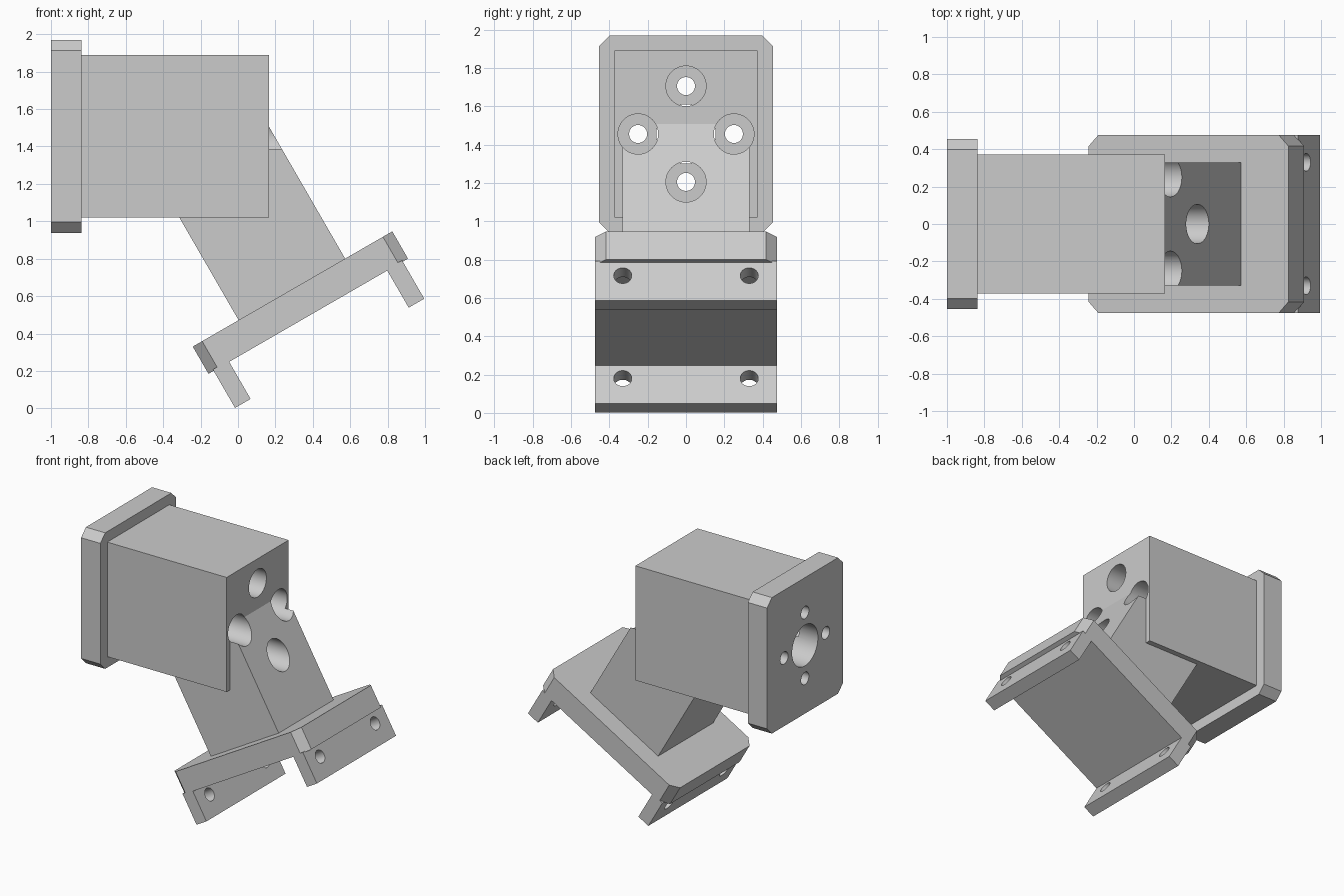
import bpy, bmesh, math
from mathutils import Matrix, Vector

default = bpy.data.objects.get("Cube")
if default:
    bpy.data.objects.remove(default, do_unlink=True)

# Single grey material
grey = bpy.data.materials.new("plain_grey")
grey.use_nodes = True
colour = (0.6, 0.6, 0.6, 1)
grey.diffuse_color = colour
grey.node_tree.nodes["Principled BSDF"].inputs["Base Color"].default_value = colour

UPRIGHT = Matrix.Identity(4)
# Tilted frame of the foot: local x runs up the slope, local z is its normal
TILT = Matrix.Translation((-0.242, 0, 0.33)) @ Matrix.Rotation(math.radians(-30), 4, 'Y')


def finish(name, bm, frame):
    bm.transform(frame)
    bmesh.ops.recalc_face_normals(bm, faces=bm.faces)
    mesh = bpy.data.meshes.new(name)
    bm.to_mesh(mesh)
    bm.free()
    mesh.materials.append(grey)
    obj = bpy.data.objects.new(name, mesh)
    bpy.context.collection.objects.link(obj)
    return obj


def block(name, x, half_y, z, frame=UPRIGHT, chamfer_axis=None):
    """Box, optionally with the four edges along one axis chamfered."""
    bm = bmesh.new()
    bmesh.ops.create_cube(bm, size=1)
    size = Vector((x[1] - x[0], 2 * half_y, z[1] - z[0]))
    bmesh.ops.scale(bm, vec=size, verts=bm.verts)
    bmesh.ops.translate(bm, vec=(sum(x) / 2, 0, sum(z) / 2), verts=bm.verts)
    if chamfer_axis is not None:
        edges = [e for e in bm.edges
                 if abs((e.verts[0].co - e.verts[1].co).normalized()[chamfer_axis]) > 0.9]
        bmesh.ops.bevel(bm, geom=edges, offset=0.058, segments=1, affect='EDGES')
    return finish(name, bm, frame)


def rod(name, x, y, z, radius, frame=UPRIGHT):
    """Cylinder along local x, used as a drill."""
    bm = bmesh.new()
    place = Matrix.Translation((sum(x) / 2, y, z)) @ Matrix.Rotation(math.pi / 2, 4, 'Y')
    bmesh.ops.create_cone(bm, cap_ends=True, segments=48, radius1=radius,
                          radius2=radius, depth=x[1] - x[0], matrix=place)
    return finish(name, bm, frame)


def combine(target, tool, operation):
    mod = target.modifiers.new(operation.lower(), 'BOOLEAN')
    mod.operation = operation
    mod.solver = 'EXACT'
    mod.object = tool
    tool.hide_render = True
    bpy.context.view_layer.objects.active = target
    bpy.ops.object.modifier_apply(modifier=mod.name)
    bpy.data.objects.remove(tool, do_unlink=True)


# Housing, fused with the flange, arm, foot plate and its two rails
bracket = block("angled_bracket", (-0.9, 0.165), 0.372, (1.02, 1.89))
solids = [
    block("flange", (-1, -0.838), 0.455, (0.937, 1.97), UPRIGHT, 0),
    block("arm", (0.283, 0.941), 0.33, (-0.08, 0.95), TILT),
    block("foot_plate", (0, 1.232), 0.475, (-0.168, 0), TILT, 2),
]
for x in ((0.032, 0.128), (1.104, 1.2)):
    solids.append(block("foot_rail", x, 0.475, (-0.397, -0.16), TILT))
for solid in solids:
    combine(bracket, solid, 'UNION')

# Round recess in the flange, then four screw holes with deep counterbores
AXIS_Z = 1.455
drills = [rod("centre_bore", (-1.1, -0.3), 0, AXIS_Z, 0.155)]
for dy, dz in ((0, 1), (0, -1), (1, 0), (-1, 0)):
    y, z = 0.25 * dy, AXIS_Z + 0.25 * dz
    drills.append(rod("counterbore", (-0.84, 0.9), y, z, 0.105))
    drills.append(rod("screw_hole", (-1.1, -0.7), y, z, 0.047))

# Two cross holes in each foot rail
for x in ((-0.1, 0.25), (1.0, 1.35)):
    for y in (-0.33, 0.33):
        drills.append(rod("rail_hole", x, y, -0.247, 0.047, TILT))
for drill in drills:
    combine(bracket, drill, 'DIFFERENCE')

# Smooth bores with crisp edges
bpy.ops.object.select_all(action='DESELECT')
bracket.select_set(True)
bpy.context.view_layer.objects.active = bracket
bpy.ops.object.shade_smooth_by_angle(angle=math.radians(30))
